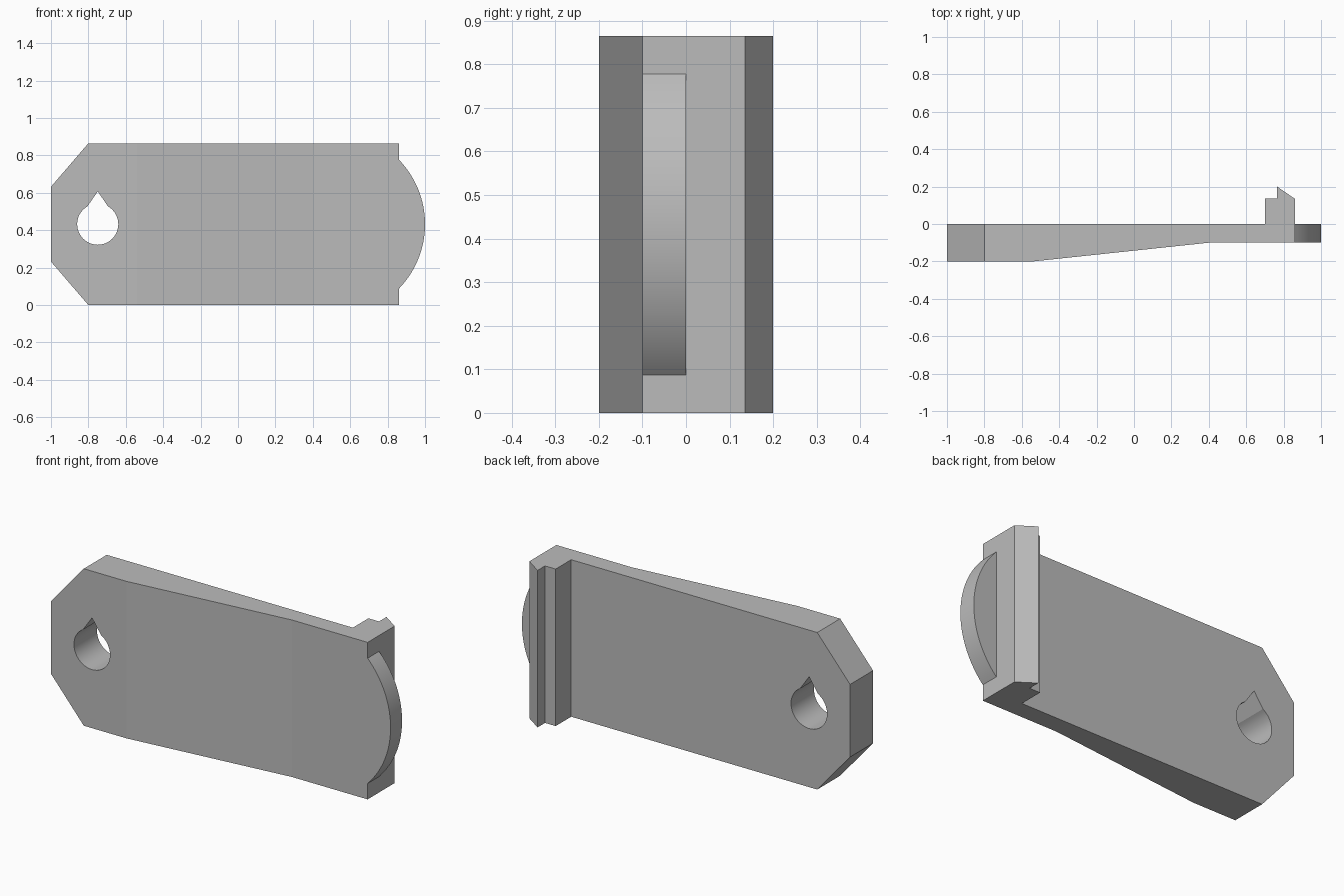
import bpy, bmesh
from math import sin, cos, radians, asin
from mathutils import Vector

cube = bpy.data.objects.get("Cube")
if cube:
    bpy.data.objects.remove(cube, do_unlink=True)

HEIGHT = 0.865
MID = HEIGHT / 2

grey = bpy.data.materials.new("light_grey")
grey.use_nodes = True
colour = (0.5, 0.5, 0.5, 1)
grey.diffuse_color = colour
grey.node_tree.nodes["Principled BSDF"].inputs["Base Color"].default_value = colour


def prism(name, points, direction):
    """Extrude a closed outline of 3D points into a solid."""
    bm = bmesh.new()
    face = bm.faces.new([bm.verts.new(p) for p in points])
    new = bmesh.ops.extrude_face_region(bm, geom=[face])["geom"]
    verts = [v for v in new if isinstance(v, bmesh.types.BMVert)]
    bmesh.ops.translate(bm, verts=verts, vec=Vector(direction))
    bmesh.ops.recalc_face_normals(bm, faces=bm.faces)
    mesh = bpy.data.meshes.new(name)
    bm.to_mesh(mesh)
    bm.free()
    mesh.materials.append(grey)
    obj = bpy.data.objects.new(name, mesh)
    bpy.context.collection.objects.link(obj)
    return obj


def arc(cx, cz, r, start, end, steps):
    angles = [radians(start + (end - start) * i / steps) for i in range(steps + 1)]
    return [(cx + r * cos(a), cz + r * sin(a)) for a in angles]


def cut(obj, cutter, operation):
    cutter.hide_render = True
    mod = obj.modifiers.new(operation.lower(), "BOOLEAN")
    mod.operation, mod.solver, mod.object = operation, "EXACT", cutter
    bpy.context.view_layer.objects.active = obj
    bpy.ops.object.modifier_apply(modifier=mod.name)
    bpy.data.objects.remove(cutter, do_unlink=True)


# Plan of the tapered plate with its stepped catch
plan = [(-1.1, -0.2), (-0.54, -0.2), (0.4, -0.1), (1.1, -0.1), (1.1, 0),
        (0.86, 0), (0.86, 0.135), (0.765, 0.2), (0.765, 0.135),
        (0.7, 0.135), (0.7, 0), (-1.1, 0)]
plate = prism("latch_plate", [(x, y, -0.1) for x, y in plan], (0, 0, 1.1))

# Front outline: chamfered end on one side, rounded tab on the other
radius = 0.495
sweep = 180 / 3.14159265 * asin(0.345 / radius)
tab = arc(1 - radius, MID, radius, -sweep, sweep, 40)
tab[0], tab[-1] = (0.86, tab[0][1]), (0.86, tab[-1][1])
outline = ([(-0.8, 0), (0.86, 0)] + tab +
           [(0.86, HEIGHT), (-0.8, HEIGHT), (-1, MID + 0.2), (-1, MID - 0.2)])
cut(plate, prism("outline_cutter", [(x, -0.4, z) for x, z in outline], (0, 0.8, 0)), "INTERSECT")

# Teardrop hole
hole = arc(-0.75, MID, 0.11, 120, 420, 40) + [(-0.75, MID + 0.175)]
cut(plate, prism("hole_cutter", [(x, -0.4, z) for x, z in hole], (0, 0.8, 0)), "DIFFERENCE")

# Smooth curved walls, keep edges sharp (the taper bend stays crisp)
bpy.ops.object.select_all(action="DESELECT")
plate.select_set(True)
bpy.context.view_layer.objects.active = plate
bpy.ops.object.shade_smooth_by_angle(angle=radians(12))
flat = [p for p in plate.data.polygons if abs(p.normal.y) > 0.5]
for p in flat:
    p.use_smooth = False
